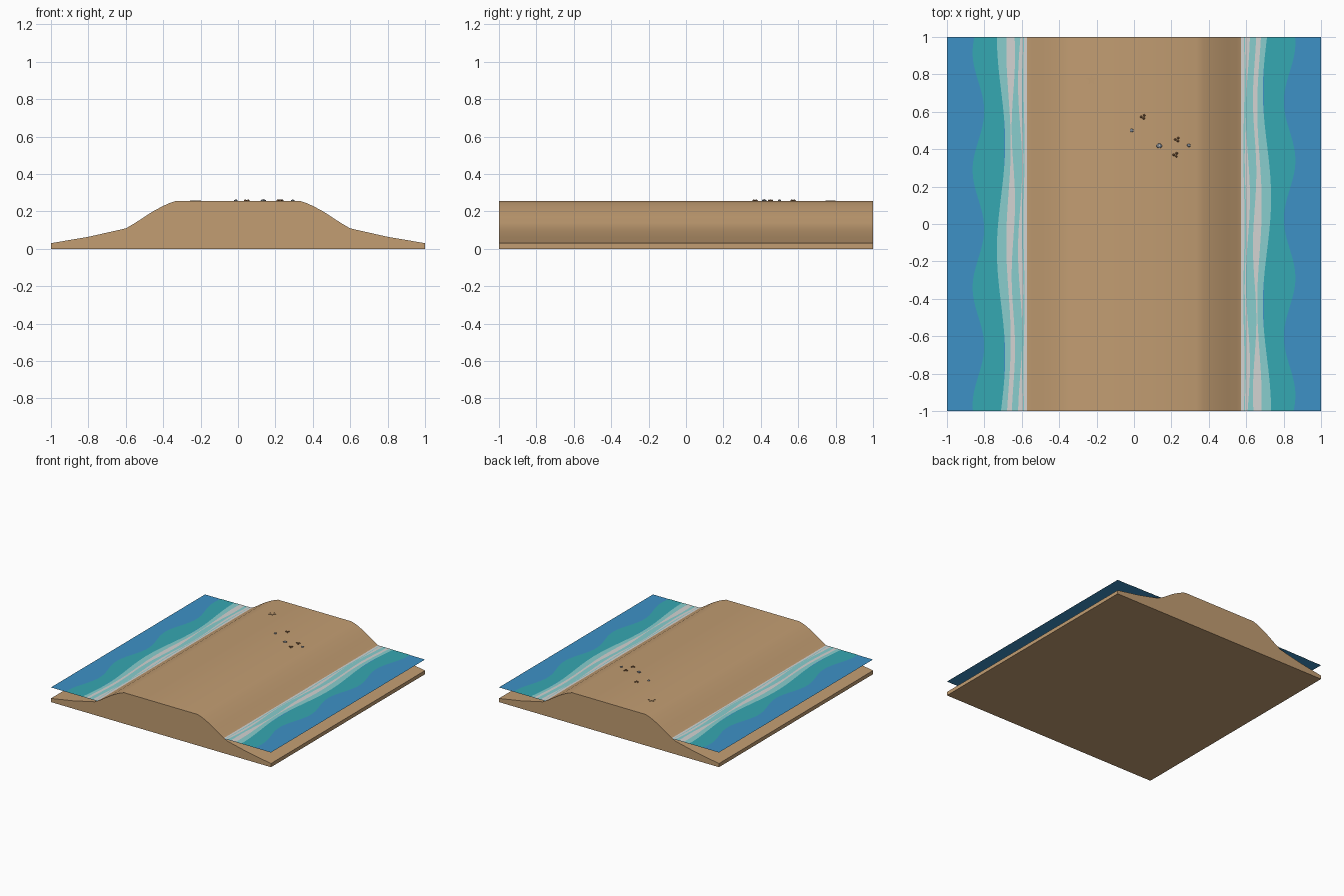
import bpy, bmesh, math
from math import cos, sin, pi

if "Cube" in bpy.data.objects:
    bpy.data.objects.remove(bpy.data.objects["Cube"])


def material(name, rgb):
    m = bpy.data.materials.new(name)
    lin = [(c / 255 / 12.92) if c < 10 else ((c / 255 + 0.055) / 1.055) ** 2.4 for c in rgb]
    m.diffuse_color = (*lin, 1)
    m.use_nodes = True
    m.node_tree.nodes["Principled BSDF"].inputs["Base Color"].default_value = m.diffuse_color
    return m


SAND = material("sand", (194, 157, 114))
DEEP = material("deep_water", (61, 145, 198))
TEAL = material("teal_water", (53, 168, 178))
AQUA = material("shallow_water", (136, 206, 206))
FOAM = material("foam", (212, 212, 210))
SHELL = material("brown_shell", (140, 100, 66))
STONE = material("grey_stone", (128, 136, 146))


def make(name, verts, faces, mat):
    me = bpy.data.meshes.new(name)
    me.from_pydata(verts, [], faces)
    bm = bmesh.new()
    bm.from_mesh(me)
    bmesh.ops.recalc_face_normals(bm, faces=bm.faces)
    bm.to_mesh(me)
    bm.free()
    me.materials.append(mat)
    ob = bpy.data.objects.new(name, me)
    bpy.context.collection.objects.link(ob)
    return ob


# Sand bar: one profile, mirrored and extruded along y
half = [(1, .03), (.8, .064), (.6, .109), (.55, .138), (.5, .171), (.45, .203),
        (.4, .229), (.37, .243), (.335, .255)]
profile = [(-1, 0)] + [(-x, z) for x, z in half] + [(x, z) for x, z in reversed(half)] + [(1, 0)]
n = len(profile)
verts = [(x, y, z) for y in (-1, 1) for x, z in profile]
faces = [(i, (i + 1) % n, n + (i + 1) % n, n + i) for i in range(n)]
faces += [tuple(range(n)), tuple(range(n, 2 * n))]
sand = make("sand_bar", verts, faces, SAND)
bpy.context.view_layer.objects.active = sand
sand.select_set(True)
bpy.ops.object.shade_smooth_by_angle(angle=math.radians(25))


# Water: flat strips between two wavy edges; the right shore is the left one turned half round
def strip(name, outer, inner, z, mat, steps=96):
    for side, s in (("left", -1), ("right", 1)):
        v, f = [], []
        for i in range(steps + 1):
            t = -1 + 2 * i / steps
            v += [(s * outer(t), -s * t, z), (s * inner(t), -s * t, z)]
        for i in range(steps):
            a = 2 * i
            f.append((a, a + 1, a + 3, a + 2))
        ob = make(f"{side}_{name}", v, f, mat)
        if ob.data.polygons[0].normal.z < 0:
            ob.data.flip_normals()


shore = lambda t: .57
strip("deep_water", lambda t: 1, shore, .1205, DEEP, 1)
strip("teal_water", lambda t: .832 + .031 * cos(10 * (t + .34)), lambda t: .694, .1225, TEAL)
strip("shallow_water", lambda t: .711 + .022 * cos(5.5 * (t + .14)), shore, .1235, AQUA)
strip("outer_foam", lambda t: .671 + .012 * cos(6 * t + .6),
      lambda t: .645 + .009 * cos(8 * t + 2.2), .1245, FOAM)
strip("inner_foam", lambda t: .609 + .011 * cos(7 * t + 1), lambda t: .596 + .004 * cos(9 * t), .1245, FOAM)
strip("shore_foam", lambda t: .588 + .003 * cos(8 * t), shore, .1250, FOAM)

TOP = .255


# Stones and shells lying on the crest
def pebble(name, x, y, r, h, mat):
    bm = bmesh.new()
    bmesh.ops.create_icosphere(bm, subdivisions=2, radius=1)
    for v in bm.verts:
        v.co = (x + v.co.x * r, y + v.co.y * r * .85, TOP + .002 + v.co.z * h)
    me = bpy.data.meshes.new(name)
    bm.to_mesh(me)
    bm.free()
    me.materials.append(mat)
    bpy.context.collection.objects.link(bpy.data.objects.new(name, me))


pebble("small_stone", -.012, .50, .011, .006, STONE)
pebble("large_stone", .135, .418, .015, .007, STONE)
pebble("pale_stone_top", .135, .418, .009, .0085, FOAM)
pebble("side_stone", .293, .42, .010, .006, STONE)
for cx, cy in ((.048, .573), (.23, .452), (.222, .37)):
    for k, (dx, dy) in enumerate(((-.012, 0), (.008, .008), (.006, -.008))):
        pebble(f"shell_{cx}_{k}", cx + dx * .8, cy + dy, .007, .006, SHELL)

# Sand-coloured starfish on the crest
pts = [((.03 if i % 2 == 0 else .012), pi / 2 + i * pi / 5) for i in range(10)]
ring = [(-.227 + r * cos(a), .77 + r * sin(a)) for r, a in pts]
verts = [(x, y, z) for z in (TOP - .002, TOP + .004) for x, y in ring]
faces = [tuple(range(10)), tuple(range(10, 20))]
faces += [(i, (i + 1) % 10, 10 + (i + 1) % 10, 10 + i) for i in range(10)]
make("starfish", verts, faces, SAND)
